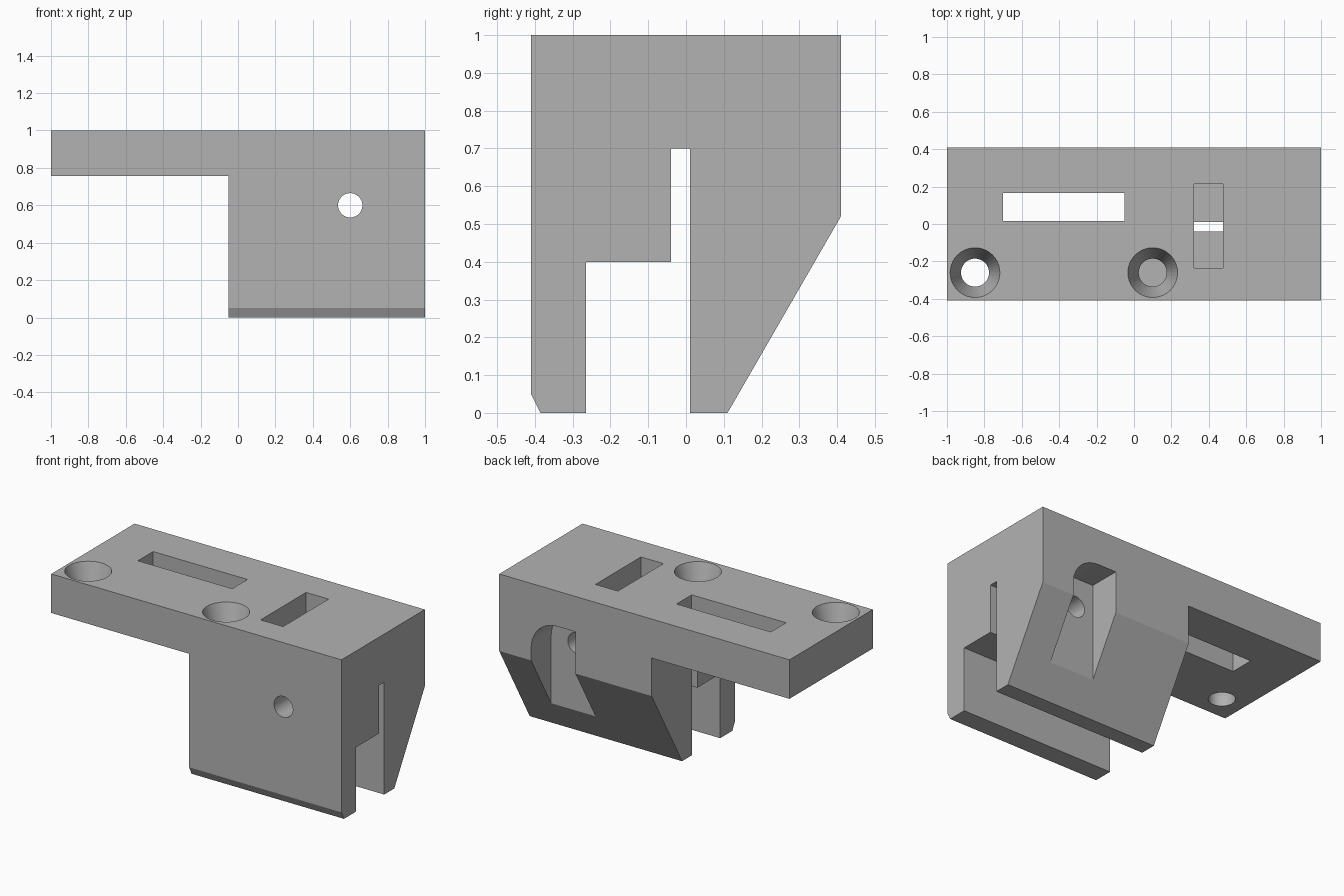
import bpy, bmesh, math
from mathutils import Matrix, Vector

old = bpy.data.objects.get("Cube")
if old:
    bpy.data.objects.remove(old, do_unlink=True)

grey = bpy.data.materials.new("plain grey")
grey.use_nodes = True
GREY = (0.45, 0.45, 0.45, 1)
grey.diffuse_color = GREY
grey.node_tree.nodes["Principled BSDF"].inputs["Base Color"].default_value = GREY


def finish(name, bm):
    bmesh.ops.recalc_face_normals(bm, faces=bm.faces[:])
    mesh = bpy.data.meshes.new(name)
    bm.to_mesh(mesh)
    bm.free()
    mesh.materials.append(grey)
    obj = bpy.data.objects.new(name, mesh)
    bpy.context.scene.collection.objects.link(obj)
    return obj


def prism(name, points, along):
    """Extrude a closed outline of 3D points by a vector."""
    bm = bmesh.new()
    face = bm.faces.new([bm.verts.new(p) for p in points])
    new = bmesh.ops.extrude_face_region(bm, geom=[face])["geom"]
    verts = [g for g in new if isinstance(g, bmesh.types.BMVert)]
    bmesh.ops.translate(bm, verts=verts, vec=along)
    return finish(name, bm)


def box(name, x0, x1, y0, y1, z0, z1):
    outline = [(x0, y0, z0), (x1, y0, z0), (x1, y1, z0), (x0, y1, z0)]
    return prism(name, outline, Vector((0, 0, z1 - z0)))


def cone(name, centre, r_low, r_high, depth, turn=0.0):
    bm = bmesh.new()
    matrix = Matrix.Translation(centre) @ Matrix.Rotation(turn, 4, 'X')
    bmesh.ops.create_cone(bm, cap_ends=True, segments=40, radius1=r_low,
                          radius2=r_high, depth=depth, matrix=matrix)
    return finish(name, bm)


def cut(target, cutter):
    mod = target.modifiers.new(cutter.name, 'BOOLEAN')
    mod.operation = 'DIFFERENCE'
    mod.solver = 'EXACT'
    mod.object = cutter
    bpy.context.view_layer.objects.active = target
    bpy.ops.object.modifier_apply(modifier=mod.name)
    bpy.data.objects.remove(cutter, do_unlink=True)


# Bracket: side profile with the front chamfer, stepped channel and sloped back
profile = [(-0.41, 0.05), (-0.385, 0), (-0.265, 0), (-0.265, 0.4),
           (-0.04, 0.4), (-0.04, 0.7), (0.011, 0.7), (0.011, 0),
           (0.11, 0), (0.41, 0.52), (0.41, 1), (-0.41, 1)]
bracket = prism("bracket", [(-1, y, z) for y, z in profile], Vector((2, 0, 0)))

# Undercut leaves the mounting plate on one side
cut(bracket, box("undercut", -1.2, -0.05, -0.6, 0.6, -0.2, 0.757))

# Long slot through the plate, and the pocket that meets the narrow channel
cut(bracket, box("plate_slot", -0.70, -0.05, 0.015, 0.165, 0.7, 1.1))
cut(bracket, box("top_pocket", 0.32, 0.475, -0.235, 0.213, 0.6, 1.1))

# Countersunk screw holes: the outer one is open, the inner one is blind
SINK, R_TOP, R_HOLE = 0.18, 0.133, 0.075
for x, bottom in ((-0.85, 0.6), (0.10, 0.757)):
    shaft = 0.95 - bottom
    cut(bracket, cone("screw_hole", (x, -0.26, bottom + shaft / 2),
                      R_HOLE, R_HOLE, shaft))
    extra = 0.05
    r_over = R_TOP + (R_TOP - R_HOLE) * extra / SINK
    cut(bracket, cone("countersink", (x, -0.26, 1 - SINK + (SINK + extra) / 2),
                      R_HOLE, r_over, SINK + extra))

# Nut recess in the back: rounded on one upper corner, square on the other
cx, cz, r = 0.6, 0.6, 0.18
steps = 12
arc = [(cx + r * math.cos(a), cz + r * math.sin(a))
       for a in (math.pi / 2 * i / steps for i in range(steps + 1))]
outline = arc + [(0.475, cz + r), (0.475, -0.1), (cx + r, -0.1)]
cut(bracket, prism("nut_recess", [(x, 0.213, z) for x, z in outline],
                   Vector((0, 0.5, 0))))

# Bolt hole from front to back
cut(bracket, cone("bolt_hole", (cx, 0, cz), 0.065, 0.065, 1.4, math.pi / 2))
